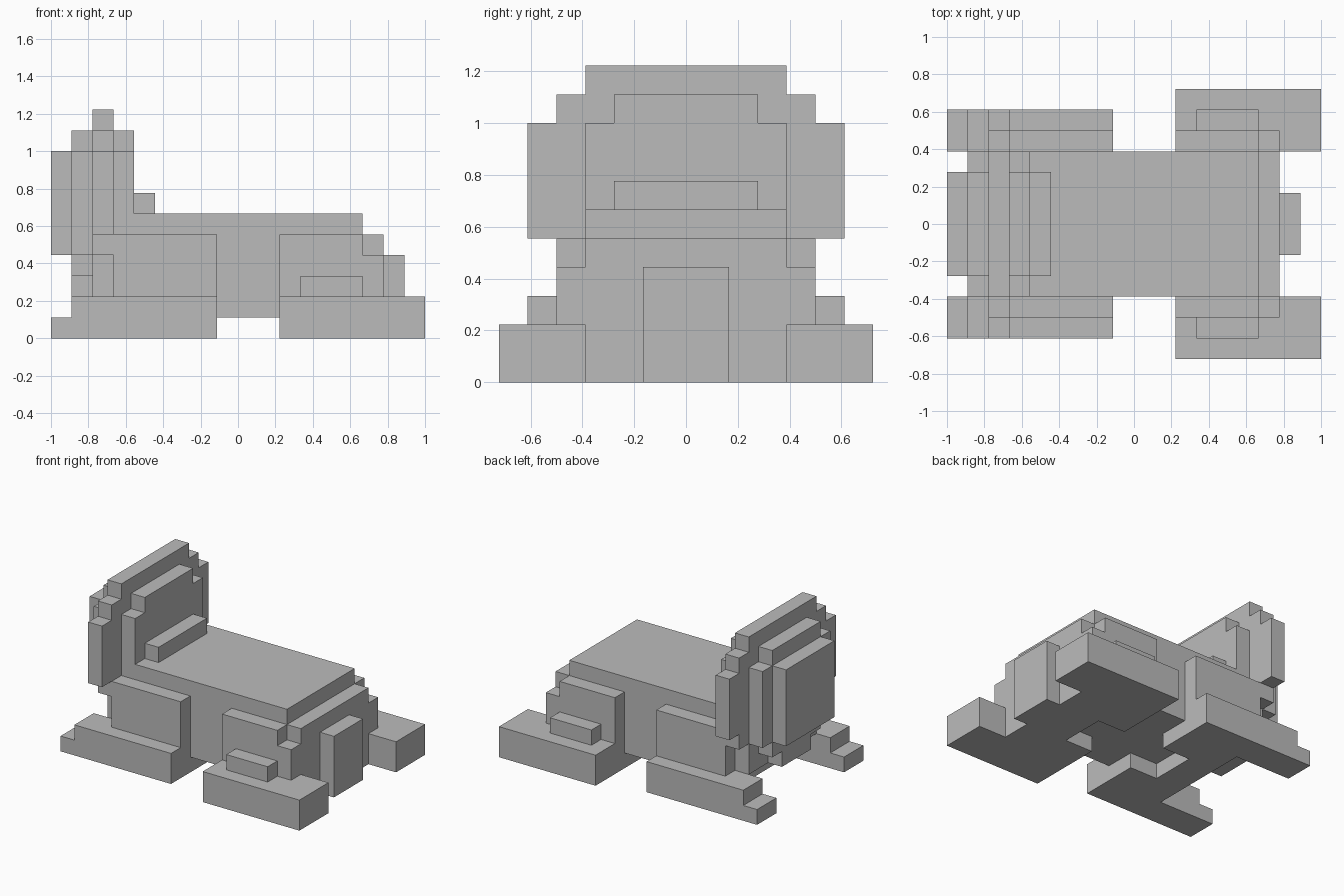
import bpy
import bmesh
from mathutils import Matrix, Vector

cube = bpy.data.objects.get("Cube")
if cube:
    bpy.data.objects.remove(cube, do_unlink=True)

U = 1 / 9  # one block of the model's grid

stone = bpy.data.materials.new("grey_stone")
stone.use_nodes = True
GREY = (0.5, 0.5, 0.5, 1)
stone.diffuse_color = GREY
stone.node_tree.nodes["Principled BSDF"].inputs["Base Color"].default_value = GREY


def part(name, *boxes):
    """One object from boxes given as x, y and z ranges in grid blocks."""
    bm = bmesh.new()
    for xs, ys, zs in boxes:
        lo, hi = (Vector(c) * U for c in zip(xs, ys, zs))
        matrix = Matrix.Translation((lo + hi) / 2) @ Matrix.Diagonal((*(hi - lo), 1))
        bmesh.ops.create_cube(bm, size=1, matrix=matrix)
    mesh = bpy.data.meshes.new(name)
    bm.to_mesh(mesh)
    bm.free()
    mesh.materials.append(stone)
    obj = bpy.data.objects.new(name, mesh)
    bpy.context.collection.objects.link(obj)
    return obj


def wide(half):
    return (-half, half)


def pair(name, *boxes):
    """The same part on both sides of the body."""
    part("left_" + name, *boxes)
    part("right_" + name, *[(x, (-y[1], -y[0]), z) for x, y, z in boxes])


# Body and stepped chest
part("body",
     ((-5, 6), wide(3.5), (1, 6)),
     ((-7, -5), wide(3.5), (2, 6)))
part("chest",
     ((6, 7), wide(3.5), (0, 5)),
     ((4, 6), wide(3.5), (0, 1)))
part("chest_pillar", ((7, 8), wide(1.5), (0, 4)))
part("rear_base", ((-5, -3), wide(3.5), (0, 1)))
part("tail_stub",
     ((-8, -7), wide(2.5), (3, 4)),
     ((-8, -7), wide(1.5), (2, 3)))

# Front legs: foot, stepped thigh, knee and sole under the body
pair("front_leg",
     ((2, 9), (3.5, 6.5), (0, 2)),
     ((2, 6), (3.5, 4.5), (2, 5)),
     ((6, 7), (3.5, 4.5), (2, 4)),
     ((3, 6), (4.5, 5.5), (2, 3)),
     ((2, 4), (1.5, 3.5), (0, 1)))

# Rear legs: foot with a low toe, thigh and sole under the body
pair("rear_leg",
     ((-9, -1), (3.5, 5.5), (0, 1)),
     ((-8, -1), (3.5, 5.5), (1, 2)),
     ((-6, -1), (3.5, 4.5), (2, 5)),
     ((-3, -1), (1.5, 3.5), (0, 1)))

# Upright slab, widest in the middle, with thinner layers front and back
part("slab",
     ((-7, -6), wide(3.5), (4, 11)),
     ((-7, -6), wide(4.5), (4, 10)),
     ((-7, -6), wide(5.5), (5, 9)))
part("slab_front_layer",
     ((-6, -5), wide(3.5), (6, 9)),
     ((-6, -5), wide(2.5), (9, 10)))
part("slab_back_layer",
     ((-8, -7), wide(3.5), (4, 9)),
     ((-8, -7), wide(2.5), (9, 10)))
part("slab_back_panel", ((-9, -8), wide(2.5), (4, 9)))
part("front_ledge", ((-5, -4), wide(2.5), (6, 7)))
